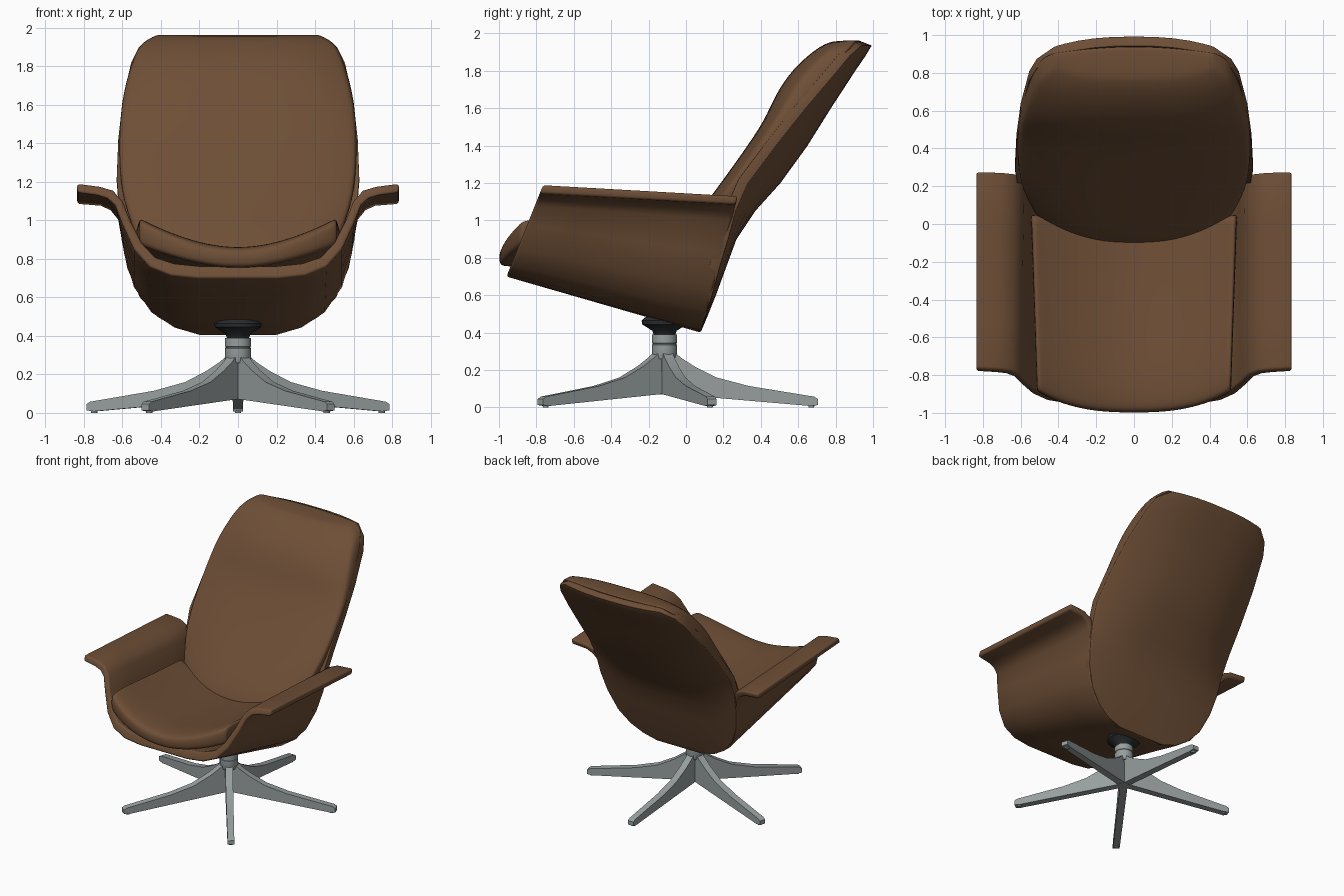
import bpy, bmesh, math
from mathutils import Vector

if "Cube" in bpy.data.objects:
    bpy.data.objects.remove(bpy.data.objects["Cube"])


def material(name, rgb):
    m = bpy.data.materials.new(name)
    m.diffuse_color = (*rgb, 1)
    m.use_nodes = True
    m.node_tree.nodes["Principled BSDF"].inputs["Base Color"].default_value = m.diffuse_color
    return m


LEATHER = material("brown leather", (0.155, 0.077, 0.037))
METAL = material("grey metal", (0.31, 0.345, 0.345))
BLACK = material("black plastic", (0.022, 0.024, 0.027))


def finish(name, bm, mat, subsurf=0, angle=40, bevel=0):
    bmesh.ops.recalc_face_normals(bm, faces=bm.faces)
    me = bpy.data.meshes.new(name)
    bm.to_mesh(me)
    bm.free()
    me.materials.append(mat)
    ob = bpy.data.objects.new(name, me)
    bpy.context.collection.objects.link(ob)
    bpy.ops.object.select_all(action='DESELECT')
    ob.select_set(True)
    bpy.context.view_layer.objects.active = ob
    if subsurf or bevel:
        bpy.ops.object.shade_smooth()
    else:
        bpy.ops.object.shade_smooth_by_angle(angle=math.radians(angle))
    if subsurf:
        mod = ob.modifiers.new("round", 'SUBSURF')
        mod.levels = mod.render_levels = subsurf
    if bevel:
        mod = ob.modifiers.new("soft_rim", 'BEVEL')
        mod.width, mod.segments = bevel, 3
        mod.limit_method, mod.angle_limit = 'ANGLE', math.radians(50)
    return ob


def slab(name, front, back, mat, subsurf=0, bevel=0):
    """Closed body between two point grids of the same size."""
    bm = bmesh.new()
    a, b = [[[bm.verts.new(p) for p in row] for row in g] for g in (front, back)]
    n, m = len(a), len(a[0])
    for g in (a, b):
        for i in range(n - 1):
            for j in range(m - 1):
                bm.faces.new((g[i][j], g[i][j + 1], g[i + 1][j + 1], g[i + 1][j]))
    rim = [(0, j) for j in range(m)] + [(i, m - 1) for i in range(1, n)]
    rim += [(n - 1, j) for j in range(m - 2, -1, -1)] + [(i, 0) for i in range(n - 2, 0, -1)]
    for (i, j), (k, l) in zip(rim, rim[1:] + rim[:1]):
        bm.faces.new((a[i][j], a[k][l], b[k][l], b[i][j]))
    return finish(name, bm, mat, subsurf, bevel=bevel)


def lathe(name, profile, centre, mat, sides=24):
    bm = bmesh.new()
    rings = [[bm.verts.new((centre[0] + r * math.cos(2 * math.pi * k / sides),
                            centre[1] + r * math.sin(2 * math.pi * k / sides), z))
              for k in range(sides)] for r, z in profile]
    for p, q in zip(rings, rings[1:]):
        for k in range(sides):
            bm.faces.new((p[k], p[(k + 1) % sides], q[(k + 1) % sides], q[k]))
    bm.faces.new(rings[0])
    bm.faces.new(rings[-1])
    return finish(name, bm, mat)


# Seat bucket with flared arms: U section lofted from front to rear
F_IN = [(0, .765), (.2, .765), (.33, .778), (.43, .81), (.5, .885), (.56, 1.0), (.60, 1.10), (.65, 1.155), (.72, 1.175), (.835, 1.19)]
F_OUT = [(0, .70), (.21, .70), (.35, .715), (.46, .76), (.54, .85), (.60, .98), (.64, 1.08), (.68, 1.115), (.73, 1.13), (.835, 1.145)]
R_IN = [(0, .445), (.19, .455), (.31, .485), (.42, .555), (.50, .67), (.55, .83), (.58, 1.02), (.63, 1.09), (.70, 1.12), (.835, 1.13)]
R_OUT = [(0, .40), (.2, .41), (.33, .44), (.45, .52), (.54, .65), (.59, .82), (.62, 1.0), (.66, 1.05), (.71, 1.075), (.835, 1.085)]


def bucket_sheet(front, rear):
    f = [Vector((x, -.96 + (z - .70) * .40, z)) for x, z in front]
    r = [Vector((x, .08 + (z - .40) * .27, z)) for x, z in rear]
    rows = []
    for t in (0, .25, .5, .75, 1):
        half = [p.lerp(q, t) for p, q in zip(f, r)]
        rows.append([Vector((-p.x, p.y, p.z)) for p in half[:0:-1]] + half)
    return rows


slab("seat_bucket", bucket_sheet(F_IN, R_IN), bucket_sheet(F_OUT, R_OUT), LEATHER, bevel=.014)

# Back shell: rows of (z, half width, edge y, centre y)
SHELL = [(.405, .20, .08, .08), (.44, .32, .09, .095), (.5, .42, .11, .12), (.6, .51, .14, .16),
         (.75, .575, .18, .215), (.9, .605, .225, .27), (1.05, .618, .265, .37), (1.2, .63, .33, .505),
         (1.4, .622, .48, .65), (1.6, .60, .64, .775), (1.8, .555, .81, .905), (1.88, .515, .875, .96), (1.935, .42, .94, .993)]
S = [math.sin(math.radians(a)) for a in range(-90, 91, 15)]


def shell_sheet(dy, dz):
    return [[(s * w, yc - (yc - ye) * abs(s) ** 2.5 + dy, z + dz) for s in S] for z, w, ye, yc in SHELL]


slab("back_shell", shell_sheet(-.05, .02), shell_sheet(0, 0), LEATHER, bevel=.012)

# Back cushion: rows of (z, half width, front y, rear y), thicker at the headrest
PAD = [(.70, .44, -.15, .10), (.85, .51, -.075, .15), (.98, .555, .02, .20), (1.13, .605, .135, .27),
       (1.35, .62, .295, .43), (1.54, .612, .425, .57), (1.67, .594, .475, .67), (1.81, .555, .57, .78),
       (1.91, .515, .685, .87), (1.947, .45, .75, .90), (1.96, .42, .79, .905)]
COLS = (-1, -.95, -.75, -.45, -.15, .15, .45, .75, .95, 1)
slab("back_cushion",
     [[(s * w, yf + .42 * (yb - yf) * abs(s) ** 4, z) for s in COLS] for z, w, yf, yb in PAD],
     [[(s * w, yb + .04 * (1 - s * s), z + .005) for s in COLS] for z, w, yf, yb in PAD],
     LEATHER, 2)

# Seat cushion: rows of (depth fraction, top z, bottom z), sides curl upwards
SEAT = [(0, .83, .757), (.03, .85, .75), (.13, .86, .745), (.4, .83, .71), (.7, .80, .66), (.97, .78, .64), (1, .775, .65)]


def seat_sheet(k, lift):
    rows = []
    for row in SEAT:
        t = row[0]
        pts = []
        for s in COLS:
            y0 = -1.0 + .115 * abs(s) ** 3
            pts.append((s * (.515 + .032 * t), y0 + (.05 - y0) * t, row[k] + lift * abs(s) ** 1.8))
        rows.append(pts)
    return rows


slab("seat_cushion", seat_sheet(1, .16), seat_sheet(2, .125), LEATHER, 2)

# Swivel base: hub, black mount and five tapered legs
HUB = (0, -.115)
lathe("swivel_mount", [(.055, .38), (.065, .41), (.12, .445), (.122, .465), (.10, .485)], HUB, BLACK)
lathe("hub_column", [(.062, .26), (.068, .28), (.068, .335), (.064, .337), (.064, .343), (.068, .345), (.068, .39)], HUB, METAL)
lathe("hub_core", [(.042, .07), (.045, .09), (.05, .28)], HUB, METAL)

LEG = [(0, .075), (0, .30), (.06, .29), (.09, .265), (.16, .22), (.28, .16), (.45, .115),
       (.80, .058), (.82, .045), (.82, .013), (.78, .008)]
for n in range(5):
    ang = math.pi / 2 + n * 2 * math.pi / 5
    d, side = Vector((math.cos(ang), math.sin(ang), 0)), Vector((-math.sin(ang), math.cos(ang), 0))
    o = Vector((*HUB, 0))
    bm = bmesh.new()
    left, right = [[bm.verts.new(o + d * r + side * k * (.028 - .004 * r) + Vector((0, 0, z))) for r, z in LEG] for k in (-1, 1)]
    bm.faces.new(left)
    bm.faces.new(right)
    for i in range(len(LEG)):
        j = (i + 1) % len(LEG)
        bm.faces.new((left[i], left[j], right[j], right[i]))
    finish(f"leg_{n + 1}", bm, METAL, angle=30)
    tip = o + d * .785
    lathe(f"foot_glide_{n + 1}", [(.016, 0), (.018, .02)], (tip.x, tip.y), METAL, 10)
